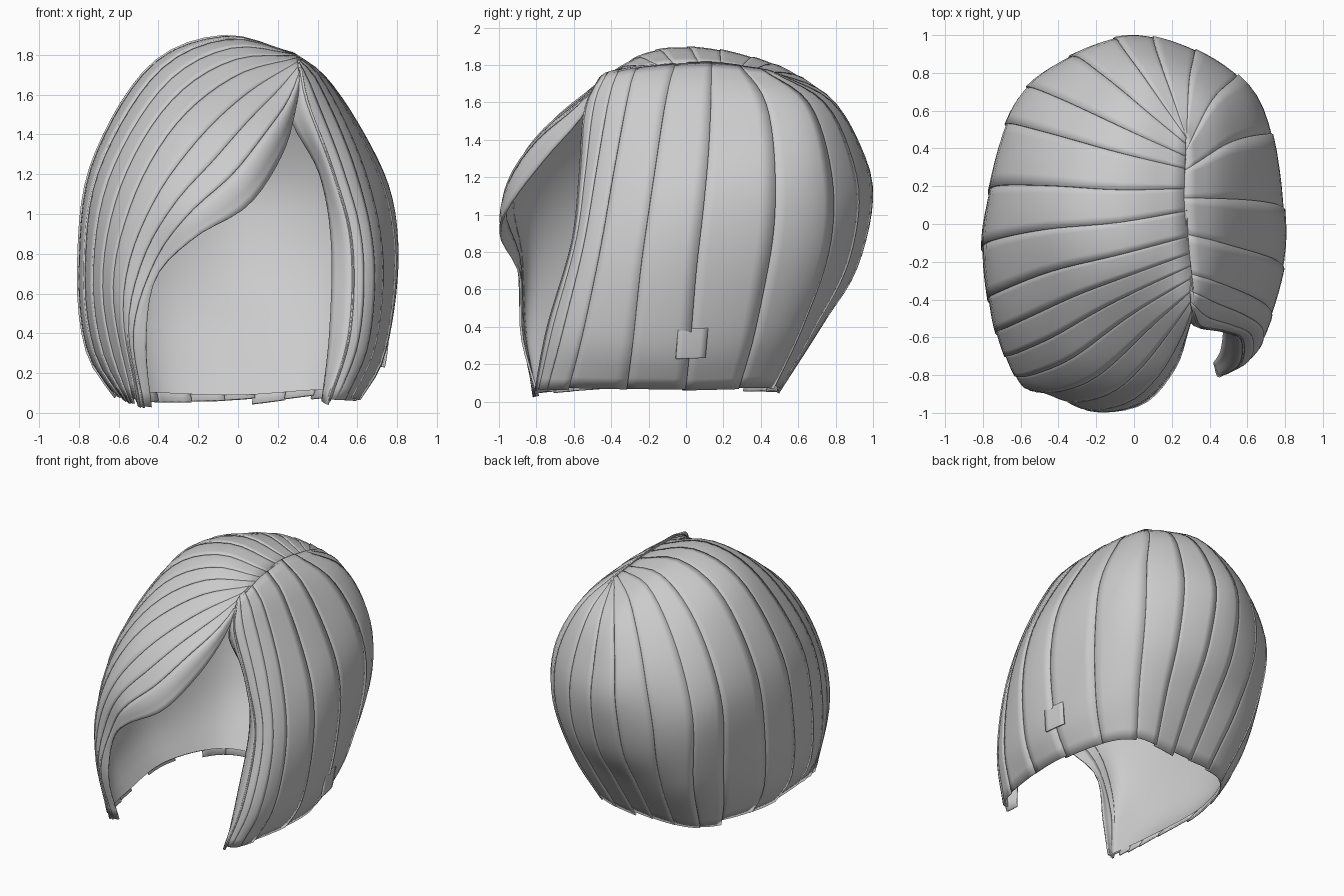
import bpy, bmesh, math, random
from mathutils import Vector

if "Cube" in bpy.data.objects:
    bpy.data.objects.remove(bpy.data.objects["Cube"])

random.seed(4)
ROWS, COLS = 28, 5
CENTRE = Vector((0, 0, 0.85))

# Guide strands from the parting to the hem: sweeping fringe, round the left side
left_guides = [
    [(.32, -.46, 1.72), (.29, -.56, 1.52), (.22, -.76, 1.29), (.05, -.95, 1.04),
     (-.22, -.99, .88), (-.41, -.89, .68), (-.46, -.88, .35), (-.43, -.79, .02)],
    [(.32, -.42, 1.75), (.25, -.60, 1.57), (.13, -.80, 1.40), (-.03, -.94, 1.20),
     (-.25, -.98, 1.0), (-.42, -.90, .76), (-.53, -.88, .4), (-.47, -.81, .02)],
    [(.31, -.30, 1.79), (0, -.50, 1.68), (-.30, -.73, 1.43), (-.52, -.82, 1.05),
     (-.62, -.82, .6), (-.52, -.79, .03)],
    [(.29, -.10, 1.81), (-.05, -.20, 1.87), (-.40, -.30, 1.69), (-.69, -.42, 1.2),
     (-.76, -.46, .7), (-.71, -.50, .3), (-.56, -.52, .04)],
    [(.28, .15, 1.81), (-.08, .12, 1.89), (-.45, .12, 1.73), (-.73, .10, 1.25),
     (-.79, .06, .75), (-.75, .02, .32), (-.60, 0, .06)],
    [(.29, .35, 1.78), (-.05, .50, 1.79), (-.38, .65, 1.5), (-.57, .72, 1.05),
     (-.52, .64, .5), (-.42, .42, .05)],
]
# Back of the head, round the right side, ending in an inward roll
right_guides = [
    [(.28, .46, 1.77), (.12, .77, 1.62), (.03, .94, 1.35), (0, 1.0, 1.08),
     (0, .91, .7), (0, .72, .4), (0, .49, .04)],
    [(.28, .37, 1.79), (.45, .60, 1.6), (.60, .70, 1.25), (.62, .70, .85),
     (.54, .57, .4), (.42, .43, .07)],
    [(.27, .10, 1.82), (.45, .08, 1.68), (.67, .05, 1.33), (.78, .02, 1.05),
     (.80, -.02, .7), (.73, -.05, .28), (.60, -.07, .05)],
    [(.30, -.30, 1.79), (.42, -.34, 1.67), (.61, -.42, 1.25), (.71, -.50, .8),
     (.68, -.60, .35), (.55, -.68, .05)],
    [(.31, -.46, 1.74), (.35, -.54, 1.56), (.48, -.57, 1.2), (.57, -.61, .85),
     (.56, -.74, .4), (.45, -.81, .04)],
    [(.30, -.45, 1.62), (.27, -.50, 1.47), (.41, -.49, 1.2), (.47, -.54, .85),
     (.46, -.67, .4), (.42, -.74, .05)],
]


def spline(pts, t):
    """Catmull-Rom point at parameter t, one unit per control point."""
    n = len(pts) - 1
    i = min(max(int(t), 0), n - 1)
    f = t - i
    b, c = pts[i], pts[i + 1]
    a = pts[i - 1] if i > 0 else b * 2 - c
    d = pts[i + 2] if i + 2 <= n else c * 2 - b
    return 0.5 * (2 * b + (c - a) * f + (2 * a - 5 * b + 4 * c - d) * f ** 2
                  + (3 * b - a - 3 * c + d) * f ** 3)


def resample(path, count):
    """Evenly spaced points along a smooth path."""
    pts = [Vector(p) for p in path]
    fine = [spline(pts, k * (len(pts) - 1) / 200) for k in range(201)]
    dist = [0]
    for p, q in zip(fine, fine[1:]):
        dist.append(dist[-1] + (q - p).length)
    out, j = [], 0
    for k in range(count):
        want = dist[-1] * k / (count - 1)
        while j < 199 and dist[j + 1] < want:
            j += 1
        out.append(fine[j].lerp(fine[j + 1], (want - dist[j]) / (dist[j + 1] - dist[j])))
    return out


guides = [resample(g, 41) for g in left_guides + right_guides]


def hair_point(t, s):
    """Point across the hair (t in guides) and along a strand (s from 0 to 1)."""
    return spline([spline(g, s * 40) for g in guides], t)


def add_lock(bm, t0, t1, s0, s1, lift, cols=COLS):
    """One strip of hair, moved off the base surface by the lift rule."""
    grid = []
    for r in range(ROWS + 1):
        row = []
        for c in range(cols + 1):
            f = c / cols
            p = hair_point(t0 + (t1 - t0) * f, s0 + (s1 - s0) * r / ROWS)
            out = (p - CENTRE).normalized()
            row.append(bm.verts.new(p + out * lift(f, r / ROWS)))
        grid.append(row)
    for r in range(ROWS):
        for c in range(cols):
            bm.faces.new((grid[r][c], grid[r][c + 1], grid[r + 1][c + 1], grid[r + 1][c]))


def finish(name, bm, mat, thick=0):
    me = bpy.data.meshes.new(name)
    bm.to_mesh(me)
    bm.free()
    me.materials.append(mat)
    ob = bpy.data.objects.new(name, me)
    bpy.context.collection.objects.link(ob)
    bpy.context.view_layer.objects.active = ob
    ob.select_set(True)
    bpy.ops.object.shade_smooth_by_angle(angle=math.radians(40))
    ob.select_set(False)
    if thick:
        mod = ob.modifiers.new("thickness", 'SOLIDIFY')
        mod.thickness = thick
        mod.offset = -1


grey = bpy.data.materials.new("hair grey")
grey.diffuse_color = (0.6, 0.6, 0.6, 1)
grey.use_nodes = True
grey.node_tree.nodes["Principled BSDF"].inputs["Base Color"].default_value = grey.diffuse_color


def ridge(f, r):
    """First edge rides over the neighbouring lock, fading at the root."""
    return 0.009 * (1 - f) * min(1, 0.2 + 4 * r) - 0.004


# Overlapping locks all the way round, with slightly uneven tips
bm = bmesh.new()
last = len(guides) - 1
edges = [0, 1]
while edges[-1] < last - 1.3:
    edges.append(edges[-1] + random.uniform(0.3, 0.55))
edges += [last - 1, last]
for a, b in zip(edges, edges[1:]):
    add_lock(bm, a, min(b + 0.03, last), 0, random.uniform(0.98, 1.0), ridge)
finish("hair_locks", bm, grey, 0.012)

# Smooth inner layer, running from under the fringe round to the right front
bm = bmesh.new()
add_lock(bm, 1.0, 9.6, 0.03, 0.985, lambda f, r: -0.012 - 0.014 * min(1, 6 * f, 6 * (1 - f)), 56)
finish("inner_layer", bm, grey)

# Short loose lock standing off the right side
bm = bmesh.new()
add_lock(bm, 7.75, 8.0, 0.81, 0.885, lambda f, r: 0.002 + 0.025 * r)
finish("loose_lock", bm, grey, 0.012)
